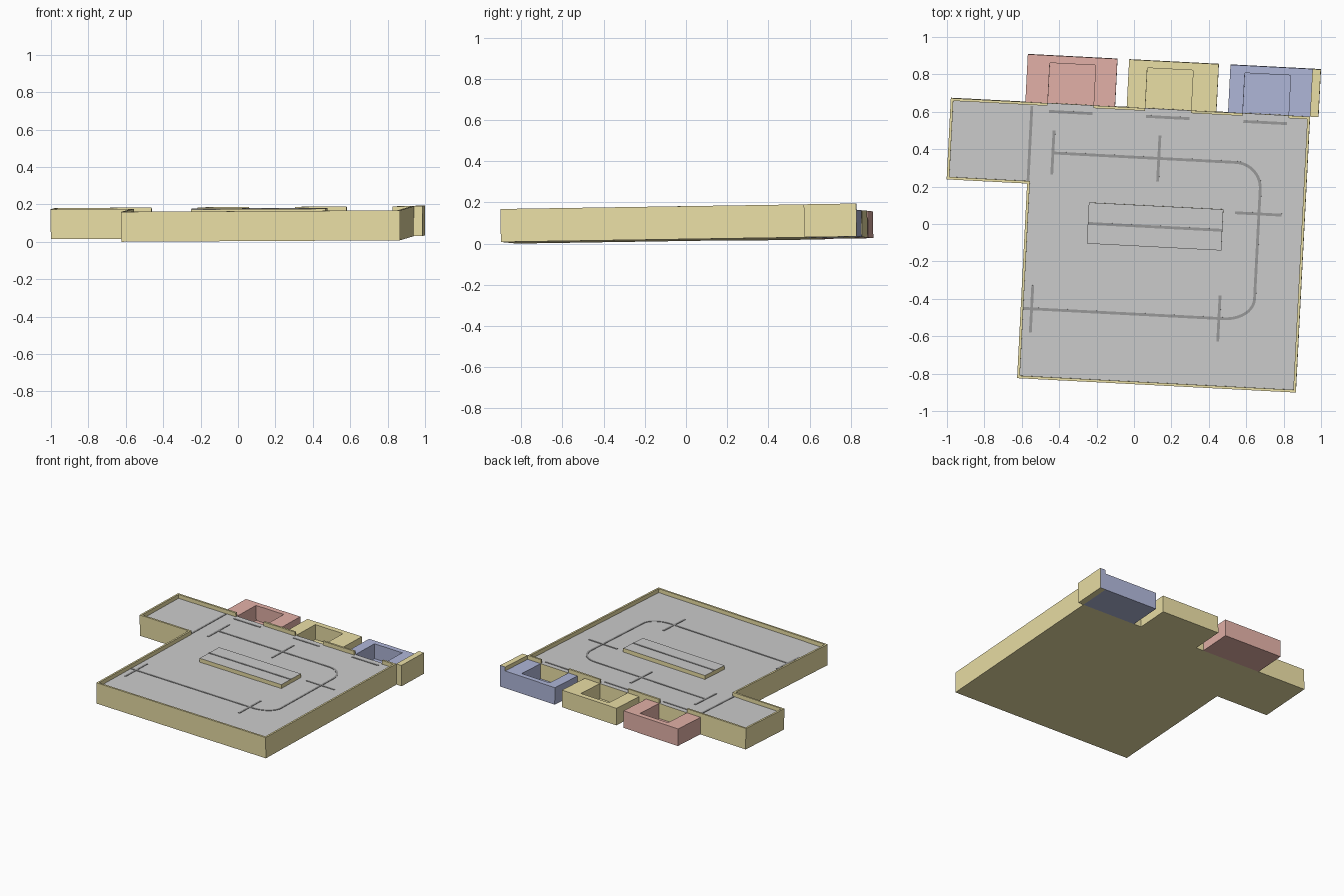
import bpy, bmesh, math
from mathutils import Matrix, Vector

if "Cube" in bpy.data.objects:
    bpy.data.objects.remove(bpy.data.objects["Cube"])

# Overall pose: small turn and slight tilt of the whole tray
POSE = (Matrix.Translation((0, 0, 0.0161)) @ Matrix.Rotation(0.015, 4, 'X')
        @ Matrix.Rotation(-0.006, 4, 'Y') @ Matrix.Rotation(-0.0515, 4, 'Z'))

def material(name, rgb):
    m = bpy.data.materials.new(name)
    m.diffuse_color = (*rgb, 1)
    m.use_nodes = True
    m.node_tree.nodes["Principled BSDF"].inputs["Base Color"].default_value = m.diffuse_color
    return m

YELLOW = material("yellow", (0.83, 0.74, 0.38))
RED = material("red", (0.77, 0.44, 0.39))
BLUE = material("blue", (0.43, 0.47, 0.69))
GREY = material("light_grey", (0.69, 0.69, 0.69))
DARK = material("dark_grey", (0.32, 0.32, 0.32))

FLOOR, RIM, LINE, WALL = 0.13, 0.16, 0.003, 0.014

def prism(name, pts, z0, z1, mat, special=None, direction=(0, 0, 1)):
    """Extrude an outline; faces pointing along 'direction' get the special material."""
    bm = bmesh.new()
    face = bm.faces.new([bm.verts.new((x, y, z0)) for x, y in pts])
    top = bmesh.ops.extrude_face_region(bm, geom=[face])
    verts = [g for g in top["geom"] if isinstance(g, bmesh.types.BMVert)]
    bmesh.ops.translate(bm, verts=verts, vec=(0, 0, z1 - z0))
    bmesh.ops.recalc_face_normals(bm, faces=bm.faces)
    bm.normal_update()
    if special:
        for f in bm.faces:
            if f.normal.dot(Vector(direction)) > 0.9:
                f.material_index = 1
    me = bpy.data.meshes.new(name)
    bm.to_mesh(me)
    bm.free()
    me.materials.append(mat)
    if special:
        me.materials.append(special)
    ob = bpy.data.objects.new(name, me)
    bpy.context.collection.objects.link(ob)
    ob.matrix_world = POSE
    return ob

def rect(x0, y0, x1, y1):
    return [(x0, y0), (x1, y0), (x1, y1), (x0, y1)]

def ribbon(name, path, z, width=0.015):
    """Flat painted line following a path."""
    p = [Vector(q) for q in path]
    left, right = [], []
    for i, q in enumerate(p):
        t = (p[min(i + 1, len(p) - 1)] - p[max(i - 1, 0)]).normalized()
        n = Vector((-t.y, t.x)) * width / 2
        left.append(q + n)
        right.append(q - n)
    prism(name, [tuple(v) for v in left + right[::-1]], z, z + LINE, DARK)

def arc(cx, cy, rx, ry, a0, a1, n=10):
    return [(cx + rx * math.cos(math.radians(a0 + (a1 - a0) * i / n)),
             cy + ry * math.sin(math.radians(a0 + (a1 - a0) * i / n))) for i in range(n + 1)]

# Tray body with grey floor
L, N, R, F, M, B = -1.012, -0.581, 0.911, -0.853, 0.189, 0.624
prism("tray_base", [(N, F), (R, F), (R, B), (L, B), (L, M), (N, M)],
      0, FLOOR, YELLOW, GREY)

# Openings in the rear rim, one for each bin
pockets = [(-0.493 + 0.522 * i, -0.248 + 0.522 * i) for i in range(3)]

# Raised rim: one strip around the tray, plus rear pieces between openings
w = WALL
a, b = pockets[0][0], pockets[2][1]
outer = [(a, B), (L, B), (L, M), (N, M), (N, F), (R, F), (R, B), (b, B)]
inner = [(a, B - w), (L + w, B - w), (L + w, M + w), (N + w, M + w),
         (N + w, F + w), (R - w, F + w), (R - w, B - w), (b, B - w)]
prism("tray_rim", outer + inner[::-1], FLOOR, RIM, YELLOW)
for i in range(2):
    prism(f"rear_rim_{i + 1}", rect(pockets[i][1], B - w, pockets[i + 1][0], B),
          FLOOR, RIM, YELLOW)

# Three open bins behind the rear edge
BACK = 0.879
for i, (colour, mat) in enumerate((("red", RED), ("yellow", YELLOW), ("blue", BLUE))):
    x0 = -0.613 + 0.5425 * i
    x1 = min(x0 + 0.48, R)
    p0, p1 = pockets[i]
    prism(colour + "_bin", [(x0, B), (p0, B), (p0, 0.839), (p1, 0.839), (p1, B),
                            (x1, B), (x1, BACK), (x0, BACK)], 0, FLOOR, mat)
    prism(colour + "_bin_floor", rect(p0, B, p1, 0.839), 0, 0.015, mat)

# Side plate next to the last bin, with a blue back face
prism("side_plate", rect(R, B, 0.956, BACK), 0, RIM, YELLOW, BLUE, (0, 1, 0))

# Raised centre island
prism("centre_island", rect(-0.246, -0.115, 0.474, 0.105), FLOOR, RIM, YELLOW, GREY)
ribbon("island_line", [(-0.246, -0.007), (0.474, -0.007)], RIM)

# Main painted track with two rounded corners
track = ([(-0.452, 0.359)] + arc(0.527, 0.225, 0.138, 0.134, 90, 0)
         + arc(0.506, -0.367, 0.159, 0.112, 0, -90) + [(N + w, -0.479)])
ribbon("track_line", track, FLOOR)

# Cross marks, entrance line and bin stop lines
marks = [((-0.452, 0.244), (-0.452, 0.48)), ((0.115, 0.236), (0.115, 0.482)),
         ((0.536, 0.09), (0.787, 0.09)), ((0.48, -0.602), (0.48, -0.356)),
         ((-0.523, -0.605), (-0.523, -0.353)), ((-0.577, 0.2), (-0.577, 0.603))]
for i, m in enumerate(marks):
    ribbon(f"cross_mark_{i + 1}", m, FLOOR)
for i in range(3):
    x = -0.485 + 0.5205 * i
    ribbon(f"stop_line_{i + 1}", [(x, 0.58), (x + 0.233, 0.58)], FLOOR)
